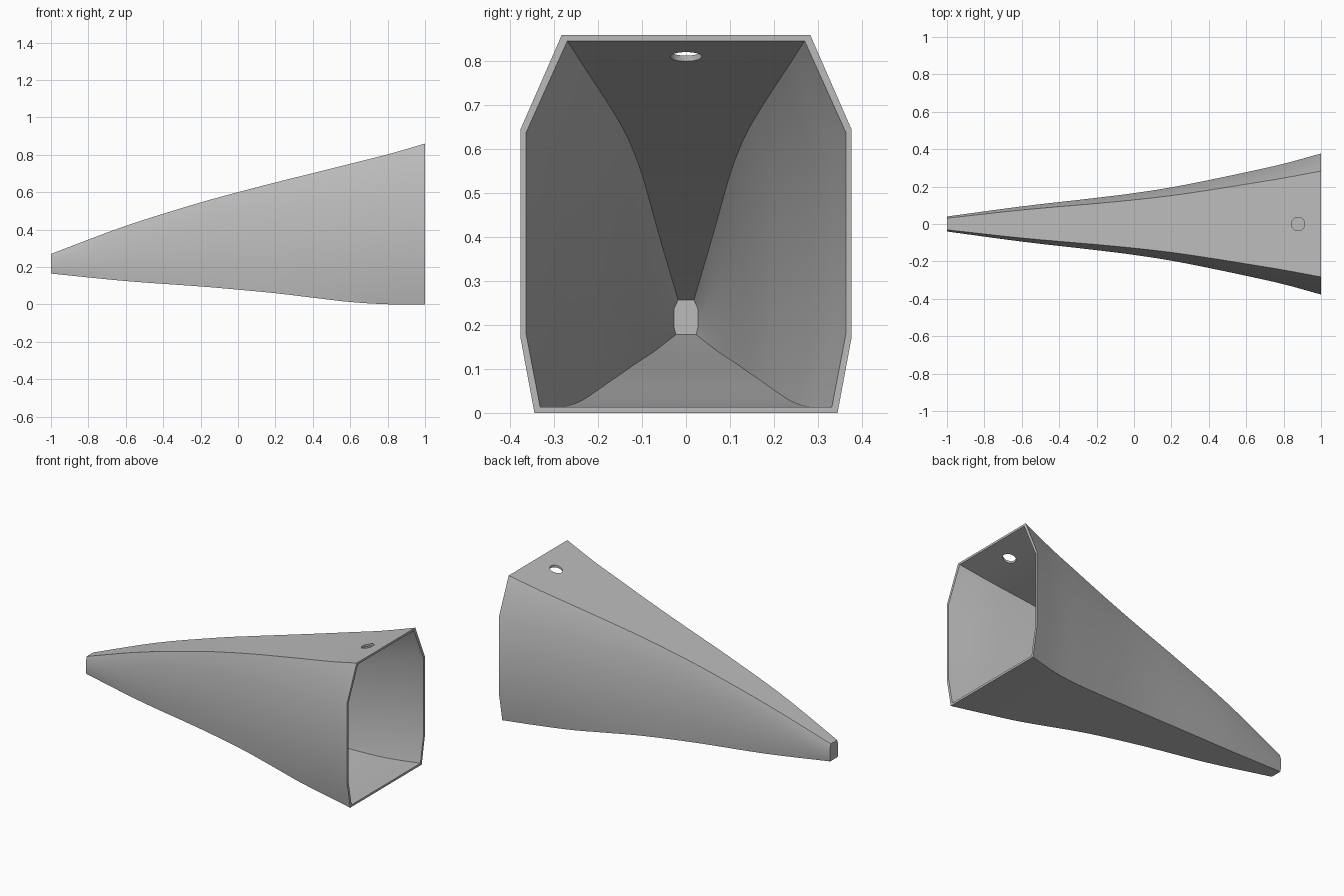
import bpy, bmesh

if "Cube" in bpy.data.objects:
    bpy.data.objects.remove(bpy.data.objects["Cube"], do_unlink=True)

WALL = 0.013
STEPS = 4

steel = bpy.data.materials.new("light grey")
steel.use_nodes = True
GREY = (0.5, 0.5, 0.5, 1)
steel.diffuse_color = GREY
steel.node_tree.nodes["Principled BSDF"].inputs["Base Color"].default_value = GREY

# Stations: x, top z, bottom z, top half width, side half width, bottom half width
STATIONS = [
    (-1.0, 0.27, 0.165, 0.031, 0.040, 0.036),
    (-0.6, 0.42, 0.125, 0.075, 0.094, 0.088),
    (-0.2, 0.545, 0.096, 0.110, 0.140, 0.132),
    (0.0, 0.60, 0.079, 0.129, 0.165, 0.156),
    (0.2, 0.652, 0.060, 0.152, 0.196, 0.184),
    (0.4, 0.702, 0.036, 0.181, 0.235, 0.218),
    (0.6, 0.752, 0.013, 0.213, 0.277, 0.254),
    (0.8, 0.802, 0.001, 0.246, 0.322, 0.292),
    (1.0, 0.86, 0.0, 0.283, 0.377, 0.345),
]


def smooth_stations():
    """Pass a smooth curve through the stations."""
    rows = []
    last = len(STATIONS) - 1
    for i in range(last):
        a, b = STATIONS[i], STATIONS[i + 1]
        before, after = STATIONS[max(i - 1, 0)], STATIONS[min(i + 2, last)]
        span = b[0] - a[0]
        for s in range(STEPS):
            t = s / STEPS
            row = [a[0] + span * t]
            for k in range(1, 6):
                m0 = (b[k] - before[k]) / (b[0] - before[0]) * span
                m1 = (after[k] - a[k]) / (after[0] - a[0]) * span
                d = b[k] - a[k]
                row.append(a[k] + t * (m0 + t * (3 * d - 2 * m0 - m1 + t * (m0 + m1 - 2 * d))))
            rows.append(row)
    rows.append(list(STATIONS[-1]))
    return rows


def ring(bm, row, inset):
    """Eight-sided cross-section, shrunk by the wall thickness."""
    x, top, low, w_top, w_side, w_low = row
    top, low = top - inset, low + inset
    h = top - low
    half = [(w_low, low), (w_side, low + 0.2 * h), (w_side, low + 0.75 * h), (w_top, top)]
    pts = [(w - inset, z) for w, z in half]
    pts += [(-y, z) for y, z in reversed(pts)]
    return [bm.verts.new((x, y, z)) for y, z in pts]


def bridge(bm, a, b):
    for i in range(len(a)):
        j = (i + 1) % len(a)
        bm.faces.new((a[i], a[j], b[j], b[i]))


# Hollow tapering shell, closed at the tip and open at the wide end
bm = bmesh.new()
rows = smooth_stations()
outer = [ring(bm, r, 0) for r in rows]
inner_rows = [list(r) for r in rows]
inner_rows[0][0] += WALL
inner = [ring(bm, r, WALL) for r in inner_rows]
for shell in (outer, inner):
    for a, b in zip(shell, shell[1:]):
        bridge(bm, a, b)
    bm.faces.new(shell[0])
bridge(bm, outer[-1], inner[-1])
bmesh.ops.recalc_face_normals(bm, faces=bm.faces)
mesh = bpy.data.meshes.new("tapered_shell")
bm.to_mesh(mesh)
bm.free()
mesh.materials.append(steel)
body = bpy.data.objects.new("tapered_shell", mesh)
bpy.context.collection.objects.link(body)

# Round hole through the top wall
bpy.ops.mesh.primitive_cylinder_add(vertices=32, radius=0.036, depth=0.2, location=(0.877, 0, 0.82))
cutter = bpy.context.object
cutter.name = "hole_cutter"
cutter.hide_render = True
cutter.data.materials.append(steel)
cut = body.modifiers.new("pin_hole", "BOOLEAN")
cut.operation = "DIFFERENCE"
cut.solver = "EXACT"
cut.object = cutter

bpy.ops.object.select_all(action="DESELECT")
body.select_set(True)
bpy.context.view_layer.objects.active = body
bpy.ops.object.modifier_apply(modifier=cut.name)
bpy.data.objects.remove(cutter, do_unlink=True)
bpy.ops.object.shade_smooth_by_angle(angle=0.6)
